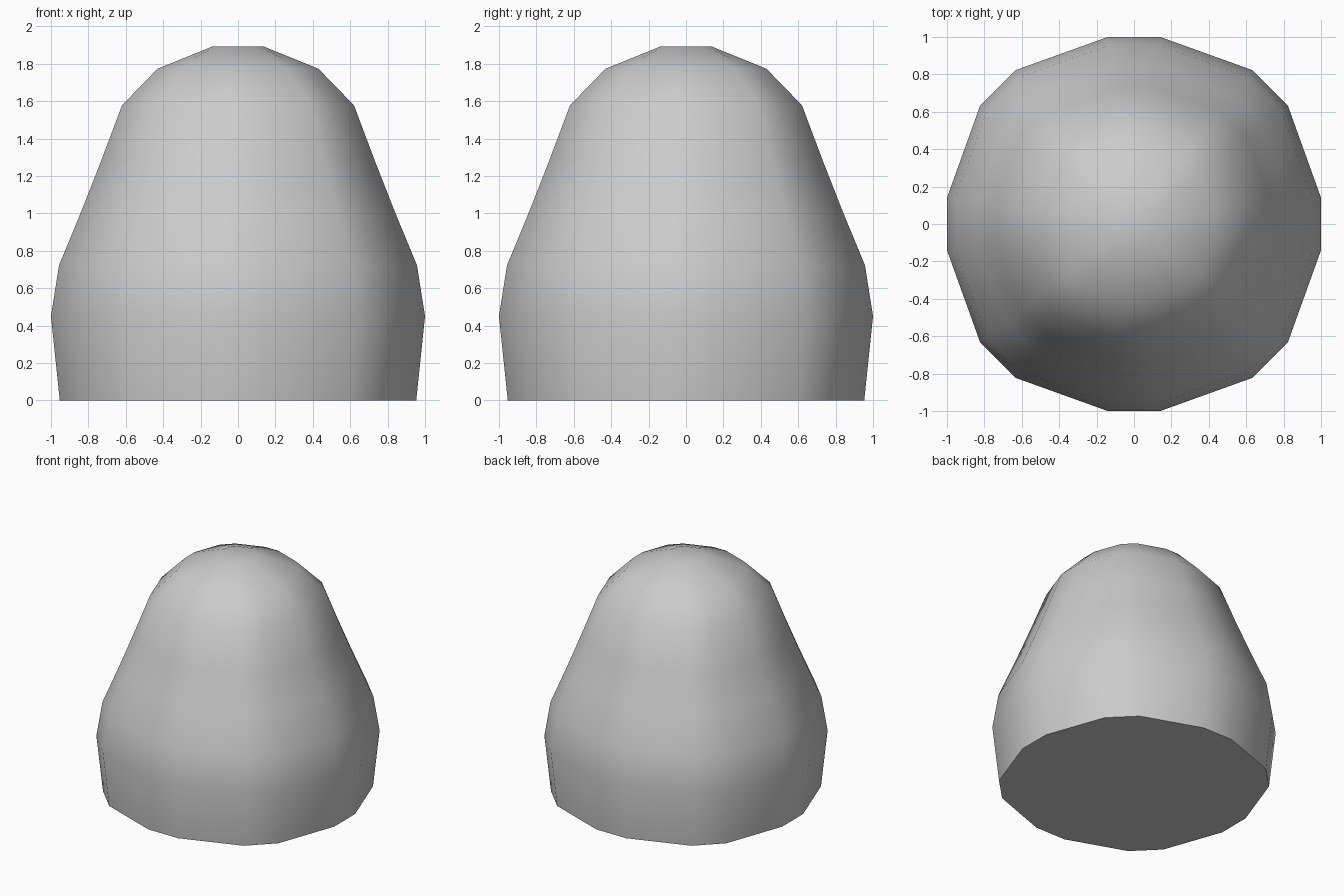
import bpy, bmesh

if "Cube" in bpy.data.objects:
    bpy.data.objects.remove(bpy.data.objects["Cube"])

# Side profile: (half width, height)
PROFILE = [(0.953, 0.0), (1.0, 0.45), (0.957, 0.722), (0.84, 1.005),
           (0.732, 1.28), (0.62, 1.578), (0.43, 1.773), (0.135, 1.893)]

# 16-sided cross-section, slightly squarish: one quadrant turned four times
QUADRANT = [(1.0, 0.14), (0.823, 0.632), (0.632, 0.823), (0.14, 1.0)]


def section():
    pts = []
    quad = QUADRANT
    for _ in range(4):
        pts += quad
        quad = [(-y, x) for x, y in quad]
    return pts


# Domed body: stacked rings, closed at both ends
bm = bmesh.new()
rings = [[bm.verts.new((x * r, y * r, z)) for x, y in section()] for r, z in PROFILE]
for low, high in zip(rings, rings[1:]):
    n = len(low)
    for i in range(n):
        j = (i + 1) % n
        bm.faces.new((low[i], low[j], high[j], high[i]))
base = bm.faces.new(rings[0][::-1])
bm.faces.new(rings[-1])

# Smooth all over, with a sharp edge around the flat base
for f in bm.faces:
    f.smooth = True
for e in base.edges:
    e.smooth = False
base.smooth = False

mesh = bpy.data.meshes.new("domed_body")
bm.to_mesh(mesh)
bm.free()
body = bpy.data.objects.new("domed_body", mesh)
bpy.context.collection.objects.link(body)
